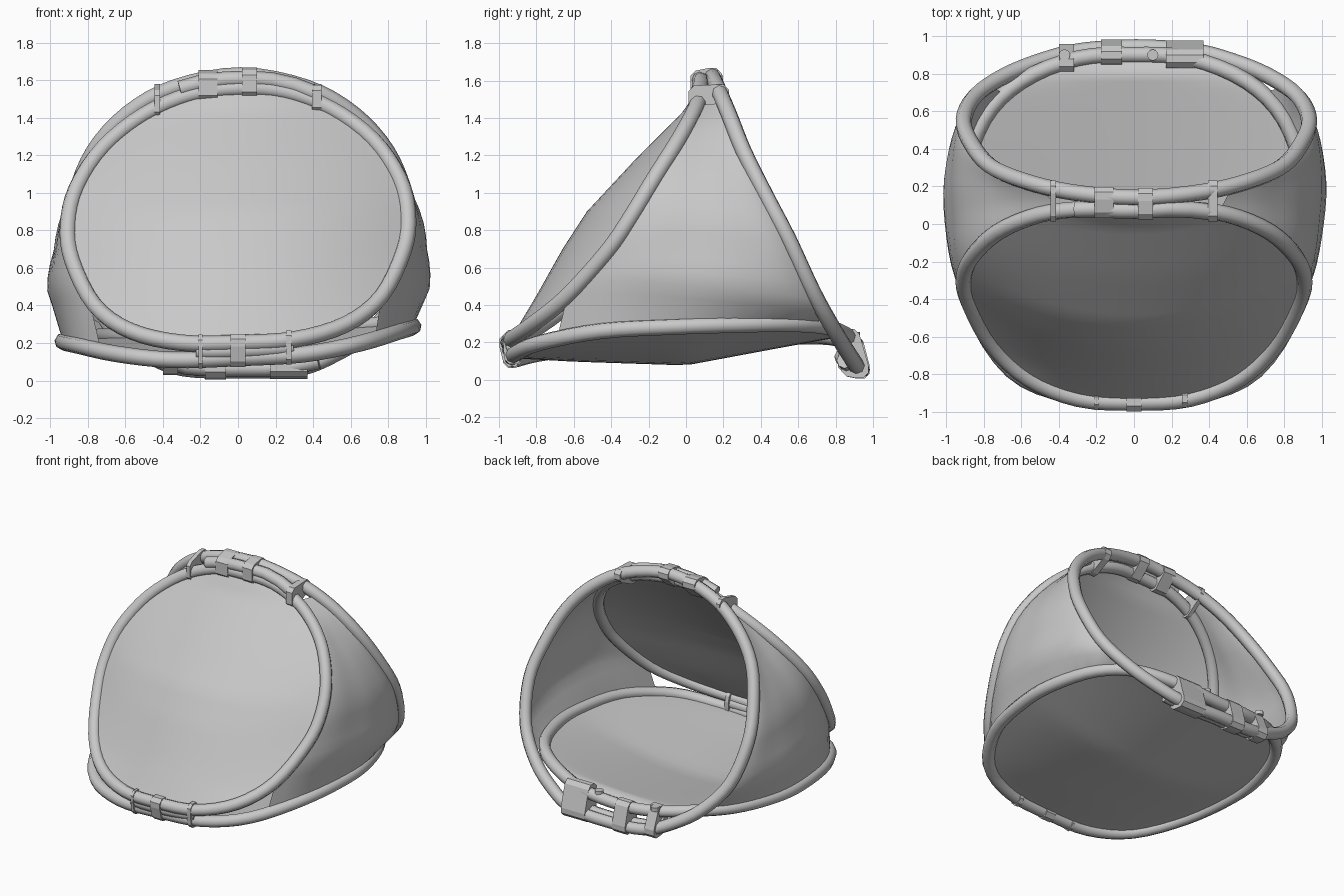
import bpy, bmesh, math
from mathutils import Vector

if "Cube" in bpy.data.objects:
    bpy.data.objects.remove(bpy.data.objects["Cube"])

# One plain grey for everything
grey = bpy.data.materials.new("plain_grey")
grey.use_nodes = True
grey.diffuse_color = (0.58, 0.58, 0.58, 1)
grey.node_tree.nodes["Principled BSDF"].inputs["Base Color"].default_value = grey.diffuse_color

TUBE = 0.044
STEPS = 4


def add(name, data):
    ob = bpy.data.objects.new(name, data)
    data.materials.append(grey)
    bpy.context.collection.objects.link(ob)
    return ob


def loop_from_half(half, tilt, shift=0):
    """Mirror a half outline in x, tilt it sideways and smooth it."""
    pts = half + [(-x, y, z) for x, y, z in half[-2:0:-1]]
    pts = [Vector((x + shift, y, z + tilt * x)) for x, y, z in pts]
    n, out = len(pts), []
    for i in range(n):
        a, b, c, d = (pts[(i + k) % n] for k in (-1, 0, 1, 2))
        for s in range(STEPS):
            t = s / STEPS
            out.append(0.5 * (2 * b + (c - a) * t + (2 * a - 5 * b + 4 * c - d) * t ** 2
                              + (3 * b - a - 3 * c + d) * t ** 3))
    return out


def tube(name, pts, closed=True):
    cu = bpy.data.curves.new(name, "CURVE")
    cu.dimensions = "3D"
    cu.bevel_depth = TUBE
    cu.bevel_resolution = 2
    cu.use_fill_caps = True
    sp = cu.splines.new("POLY")
    sp.points.add(len(pts) - 1)
    for q, p in zip(sp.points, pts):
        q.co = (*p, 1)
    sp.use_cyclic_u = closed
    sp.use_smooth = True
    return add(name, cu)


def sheet(name, rows):
    """Smooth fabric through rows of points."""
    w = len(rows[0])
    faces = [(r * w + c, r * w + c + 1, (r + 1) * w + c + 1, (r + 1) * w + c)
             for r in range(len(rows) - 1) for c in range(w - 1)]
    me = bpy.data.meshes.new(name)
    me.from_pydata([p for row in rows for p in row], [], faces)
    bm = bmesh.new()
    bm.from_mesh(me)
    bmesh.ops.remove_doubles(bm, verts=bm.verts, dist=0.0005)
    bmesh.ops.recalc_face_normals(bm, faces=bm.faces)
    bm.to_mesh(me)
    bm.free()
    me.shade_smooth()
    return add(name, me)


# The three bent hoops
front = loop_from_half([(0, -.95, .2), (.3, -.93, .21), (.57, -.82, .28), (.76, -.64, .42),
                        (.88, -.42, .66), (.905, -.29, .85), (.86, -.17, 1.05),
                        (.72, -.04, 1.26), (.5, .05, 1.43), (.25, .08, 1.53), (0, .07, 1.555)], .03)
back = loop_from_half([(0, .94, .055), (.3, .92, .065), (.5, .87, .14), (.7, .79, .27),
                       (.86, .68, .47), (.92, .55, .75), (.88, .43, .98), (.78, .31, 1.22),
                       (.6, .23, 1.42), (.35, .17, 1.56), (0, .14, 1.625)], 0, .013)
floor = loop_from_half([(0, -.93, .12), (.35, -.91, .125), (.65, -.78, .17), (.86, -.45, .225),
                        (.93, -.05, .245), (.91, .25, .255), (.8, .56, .265), (.6, .76, .255),
                        (.3, .88, .21), (0, .9, .19)], .043)
tube("front_hoop", front)
tube("back_hoop", back)
tube("floor_hoop", floor)


# Fabric across the front and floor hoops, following a centre line
def fill(name, loop, axis, out, line):
    half = len(loop) // 2
    rows = []
    for i in range(half + 1):
        a, b = loop[-i], loop[i]
        mid = (a + b) / 2
        depth = 0
        for (s0, v0), (s1, v1) in zip(line, line[1:]):
            if s0 <= mid[axis] <= s1:
                depth = v0 + (v1 - v0) * (mid[axis] - s0) / (s1 - s0) - mid[out]
        push = Vector((0, 0, 0))
        push[out] = min(depth, 0)
        rows.append([a.lerp(b, k / 16) + push * (1 - (k / 8 - 1) ** 2) for k in range(17)])
    sheet(name, rows)


fill("front_panel", front, 2, 1,
     [(.2, -.95), (.45, -.8), (.7, -.66), (.9, -.53), (1.18, -.27), (1.43, -.02), (1.56, .07)])
fill("floor_panel", floor, 1, 2, [(-.93, .12), (-.6, .1), (0, .08), (.8, .23), (.9, .19)])


# Curved side panels stretched between the three hoops
def at(loop, side, axis, value):
    half = [loop[side * i] for i in range(len(loop) // 2 + 1)]
    for a, b in zip(half, half[1:]):
        t = (value - a[axis]) / ((b - a)[axis] or 1)
        if 0 <= t <= 1:
            return a.lerp(b, t)
    return half[-1]


def side_panel(name, side, tuck, n=16):
    low = [at(floor, side, 1, -.69 + 1.38 * k / n) for k in range(n + 1)]
    left = [low[0]] + [at(front, side, 2, .38 + 1.09 * k / n) for k in range(1, n + 1)]
    right = [low[n]] + [at(back, side, 2, .28 + 1.2 * k / n) for k in range(1, n + 1)]
    rows = []
    for j in range(n + 1):
        t, row = j / n, []
        pull = tuck * min(max((t - .1) / .22, 0), 1, (1 - t) / .2)
        for k in range(n + 1):
            u = k / n
            top = left[n].lerp(right[n], u)
            corners = low[0].lerp(low[n], u).lerp(top, t)
            p = low[k].lerp(top, t) + left[j].lerp(right[j], u) - corners
            p.x -= side * pull * 4 * u * (1 - u)
            row.append(p)
        rows.append(row)
    sheet(name, rows)


side_panel("left_side_panel", 1, .06)
side_panel("right_side_panel", -1, .075)


# Straps wrapped around neighbouring rods
def near(loop, x, end):
    tip = loop[len(loop) // 2 if end else 0]
    return min((p for p in loop if (p - tip).length < .8), key=lambda p: abs(p.x - x))


def strap(name, x, width, centres):
    bm = bmesh.new()
    for c in centres:
        for dx in (-width / 2, width / 2):
            for k in range(8):
                ang = math.tau * (k + .5) / 8
                bm.verts.new((x + dx, c.y + .052 * math.cos(ang), c.z + .052 * math.sin(ang)))
    bmesh.ops.convex_hull(bm, input=bm.verts)
    me = bpy.data.meshes.new(name)
    bm.to_mesh(me)
    bm.free()
    add(name, me)


# Each joint: two hoops, an overlapping rod end beside the first, and its straps
joints = {
    "top": (front, 1, back, 1, (-.31, .42), (0, 0, .05),
            [(-.43, .03), (-.16, .1), (.06, .08), (.42, .05)]),
    "front": (front, 0, floor, 0, (-.22, .29), (0, .01, -.04),
              [(-.2, .02), (0, .08), (.27, .03)]),
    "back": (back, 0, floor, 1, (-.42, .43), (0, -.05, .01),
             [(-.36, .08), (-.12, .11), (.27, .2)]),
}
for place, (h1, e1, h2, e2, (x0, x1), shift, straps) in joints.items():
    xs = [x0 + (x1 - x0) * k / 6 for k in range(7)]
    path = [near(h1, x, e1) + Vector(shift) for x in xs]
    tube(f"{place}_rod_end", [Vector((x, p.y, p.z)) for x, p in zip(xs, path)], False)
    for i, (x, width) in enumerate(straps):
        first = near(h1, x, e1)
        strap(f"{place}_strap_{i + 1}", x, width,
              (first, first + Vector(shift), near(h2, x, e2)))

# Small buttons on the back rods
for i, x in enumerate((-.37, .1)):
    bpy.ops.mesh.primitive_cylinder_add(vertices=12, radius=.03, depth=.03,
                                        location=(x, .9, .24))
    button = bpy.context.object
    button.name = f"back_button_{i + 1}"
    button.data.materials.append(grey)
